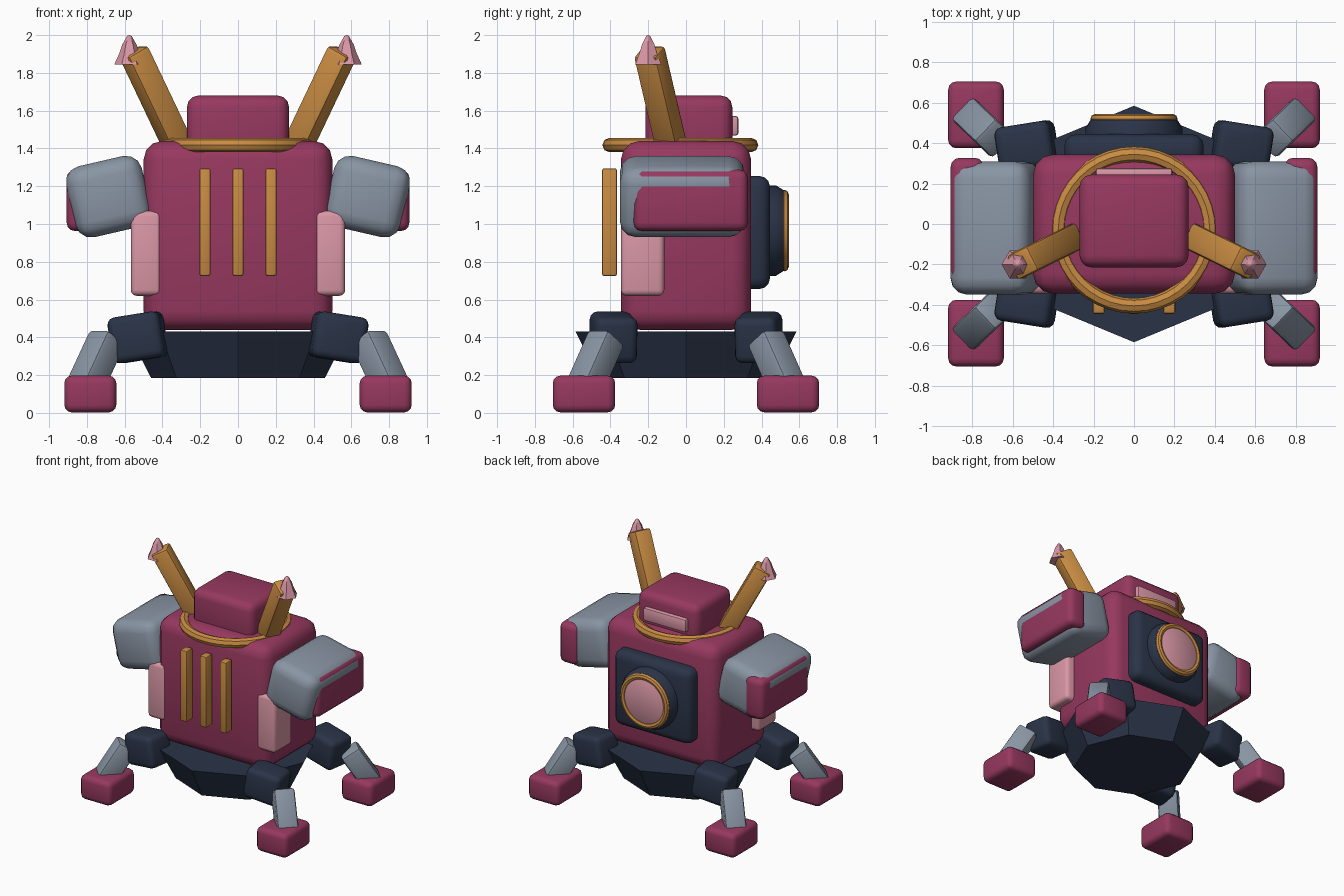
import bpy, bmesh, math
from mathutils import Vector, Euler

old = bpy.data.objects.get("Cube")
if old:
    bpy.data.objects.remove(old, do_unlink=True)


def material(name, rgb):
    m = bpy.data.materials.new(name)
    m.use_nodes = True
    m.diffuse_color = (*rgb, 1)
    m.node_tree.nodes["Principled BSDF"].inputs["Base Color"].default_value = (*rgb, 1)
    return m


MAGENTA = material("magenta", (0.31, 0.04, 0.115))
GREY = material("steel grey", (0.25, 0.30, 0.37))
NAVY = material("navy", (0.023, 0.034, 0.064))
GOLD = material("gold", (0.58, 0.26, 0.055))
PINK = material("pink", (0.70, 0.31, 0.38))


def finish(obj, name, mat, smooth=True):
    obj.name = obj.data.name = name
    obj.data.materials.append(mat)
    bpy.ops.object.select_all(action='DESELECT')
    obj.select_set(True)
    bpy.context.view_layer.objects.active = obj
    if smooth:
        bpy.ops.object.shade_smooth_by_angle(angle=math.radians(40))
    return obj


def block(name, mat, loc, size, bevel, rot=(0, 0, 0), segments=3):
    """Rounded box."""
    bpy.ops.mesh.primitive_cube_add(size=1, location=loc, rotation=rot)
    obj = bpy.context.object
    for v in obj.data.vertices:
        v.co *= Vector(size)
    mod = obj.modifiers.new("rounding", 'BEVEL')
    mod.width, mod.segments = bevel, segments
    mod.limit_method = 'NONE'
    bpy.ops.object.modifier_apply(modifier=mod.name)
    return finish(obj, name, mat)


def strut(name, mat, start, end, width, bevel):
    """Rounded box running between two points."""
    a, b = Vector(start), Vector(end)
    rot = (b - a).to_track_quat('Z', 'Y').to_euler()
    return block(name, mat, (a + b) / 2, (width, width, (b - a).length), bevel, rot, 2)


def lathe(name, mat, loc, profile, sides, rot=(0, 0, 0), smooth=True):
    """Capped solid of revolution from (radius, height) pairs."""
    bm = bmesh.new()
    rings = []
    for r, z in profile:
        rings.append([bm.verts.new((r * math.cos(math.tau * i / sides),
                                    r * math.sin(math.tau * i / sides), z))
                      for i in range(sides)])
    for low, high in zip(rings, rings[1:]):
        for i in range(sides):
            j = (i + 1) % sides
            bm.faces.new((low[i], low[j], high[j], high[i]))
    bm.faces.new(rings[0][::-1])
    bm.faces.new(rings[-1])
    mesh = bpy.data.meshes.new(name)
    bm.to_mesh(mesh)
    bm.free()
    obj = bpy.data.objects.new(name, mesh)
    obj.location, obj.rotation_euler = loc, rot
    bpy.context.collection.objects.link(obj)
    return finish(obj, name, mat, smooth)


def ring(name, loc, major, minor, rot=(0, 0, 0)):
    bpy.ops.mesh.primitive_torus_add(location=loc, rotation=rot, major_radius=major,
                                     minor_radius=minor, major_segments=40, minor_segments=8)
    return finish(bpy.context.object, name, GOLD)


# Torso, head and faceted base
block("torso", MAGENTA, (0, 0, 0.94), (1.0, 0.69, 1.0), 0.1)
block("head", MAGENTA, (0, 0.015, 1.49), (0.54, 0.46, 0.38), 0.06)
block("head_back_plate", PINK, (0, 0.25, 1.52), (0.38, 0.055, 0.105), 0.015, segments=2)
lathe("base", NAVY, (0, 0, 0), [(0.46, 0.185), (0.585, 0.43)], 8, smooth=False)
ring("collar_ring", (0, -0.03, 1.418), 0.375, 0.038)

# Bars on the chest
for label, x in (("right", -0.175), ("middle", 0), ("left", 0.175)):
    block(label + "_chest_bar", GOLD, (x, -0.405, 1.01), (0.06, 0.08, 0.57), 0.012, segments=2)

# Round hatch on the back
BACK = (-math.pi / 2, 0, 0)
block("back_plate", NAVY, (0, 0.36, 0.955), (0.69, 0.17, 0.6), 0.06)
lathe("back_drum", NAVY, (0, 0.4, 0.965),
      [(0.24, 0), (0.24, 0.075), (0.215, 0.115)], 32, BACK)
ring("back_ring", (0, 0.52, 0.965), 0.192, 0.024, BACK)
lathe("back_disc", PINK, (0, 0.5, 0.965), [(0.178, 0), (0.178, 0.03), (0.168, 0.036)], 32, BACK)

# Paired parts
for side, s in (("left", 1), ("right", -1)):
    block(side + "_arm", GREY, (s * 0.685, -0.02, 1.145), (0.41, 0.66, 0.385), 0.085,
          (0, s * math.radians(13), 0))
    block(side + "_arm_guard", MAGENTA, (s * 0.825, 0.025, 1.125), (0.165, 0.605, 0.325), 0.045)
    block(side + "_side_panel", PINK, (s * 0.485, -0.23, 0.845), (0.165, 0.23, 0.45), 0.03)
    strut(side + "_horn", GOLD, (s * 0.31, -0.075, 1.40), (s * 0.555, -0.195, 1.915), 0.135, 0.02)
    lathe(side + "_horn_tip", PINK, (s * 0.575, -0.2, 0),
          [(0.08, 1.845), (0.055, 1.9), (0.038, 1.95), (0.012, 1.995), (0.003, 2.0)], 6)

    # Legs
    for end, t in (("front", -1), ("back", 1)):
        leg = f"{end}_{side}_"
        block(leg + "hip", NAVY, (s * 0.53, t * 0.385, 0.4), (0.28, 0.225, 0.245), 0.04,
              (0, s * math.radians(9), -s * t * math.radians(9)))
        strut(leg + "shin", GREY, (s * 0.69, t * 0.42, 0.40), (s * 0.815, t * 0.54, 0.13),
              0.155, 0.022)
        block(leg + "foot", MAGENTA, (s * 0.782, t * 0.54, 0.1), (0.275, 0.33, 0.195), 0.04)
